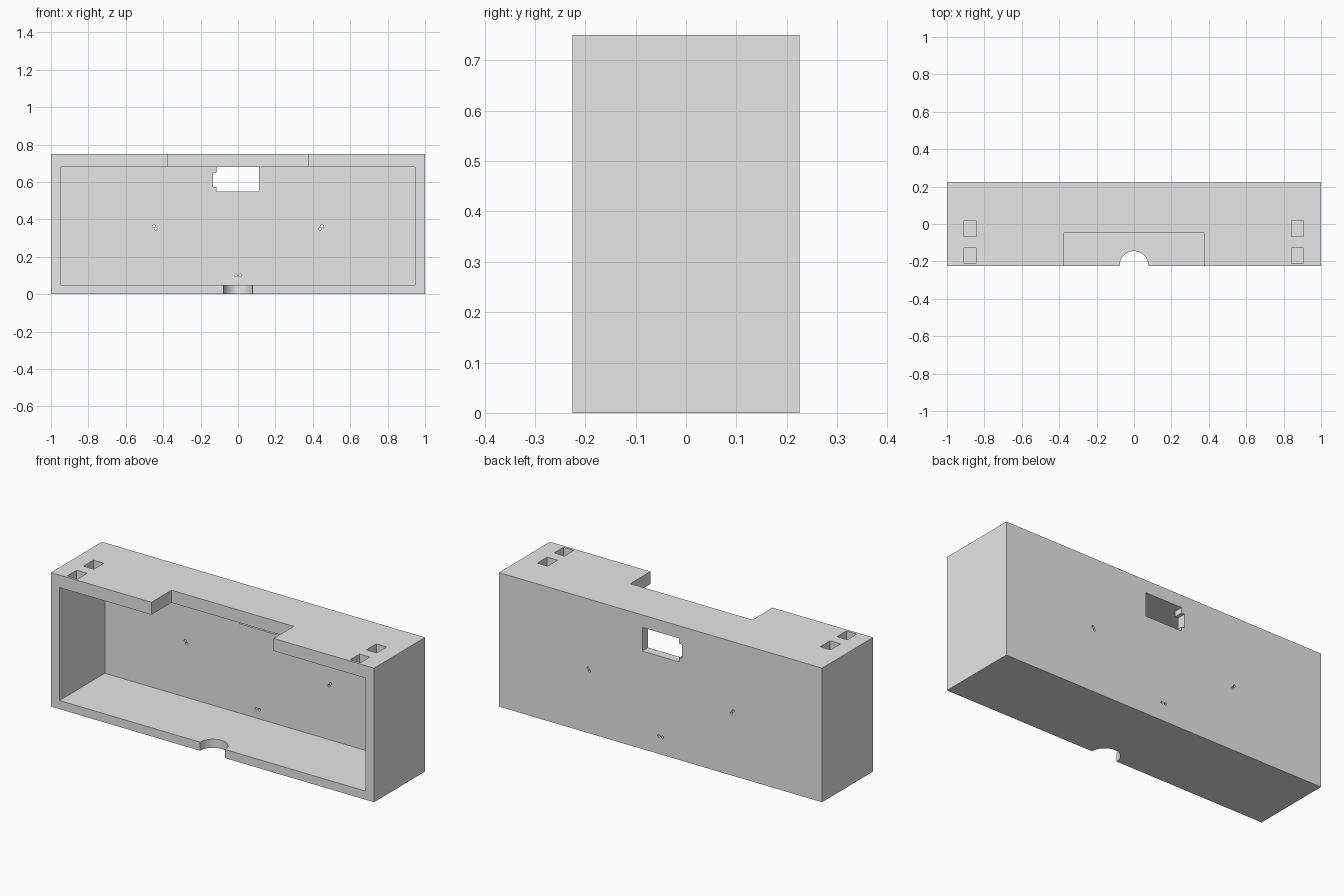
import bpy
from math import radians
from mathutils import Vector

if "Cube" in bpy.data.objects:
    bpy.data.objects.remove(bpy.data.objects["Cube"], do_unlink=True)

# Single grey material
grey = bpy.data.materials.new("plain grey")
grey.use_nodes = True
colour = (0.8, 0.8, 0.8, 1)
grey.diffuse_color = colour
grey.node_tree.nodes["Principled BSDF"].inputs["Base Color"].default_value = colour


def box(name, x, y, z):
    """Box spanning the (min, max) ranges on each axis."""
    bpy.ops.mesh.primitive_cube_add(size=1)
    ob = bpy.context.object
    ob.name = name
    spans = (x, y, z)
    centre = Vector([(a + b) / 2 for a, b in spans])
    for v in ob.data.vertices:
        v.co = centre + Vector([c * (s[1] - s[0]) for c, s in zip(v.co, spans)])
    return ob


def rod(name, centre, radius, length, sides, rotation=(0, 0, 0)):
    bpy.ops.mesh.primitive_cylinder_add(vertices=sides, radius=radius, depth=length,
                                        location=centre, rotation=rotation)
    bpy.context.object.name = name
    return bpy.context.object


def cut(target, cutter):
    """Subtract the cutter, then discard it."""
    cutter.hide_render = True
    mod = target.modifiers.new("cut", 'BOOLEAN')
    mod.operation = 'DIFFERENCE'
    mod.solver = 'EXACT'
    mod.object = cutter
    bpy.context.view_layer.objects.active = target
    bpy.ops.object.modifier_apply(modifier=mod.name)
    bpy.data.objects.remove(cutter, do_unlink=True)


# Outer case, hollowed from the front
case = box("open_front_case", (-1, 1), (-.225, .225), (0, .75))
case.data.materials.append(grey)
cut(case, box("cavity", (-.947, .947), (-.4, .175), (.048, .68)))

# Wide notch in the front of the top panel
cut(case, box("top_notch", (-.378, .378), (-.4, -.048), (.6, .9)))

# Half-round finger notch in the floor lip
cut(case, rod("floor_notch", (0, -.222, 0), .077, .4, 64))

# Port window in the back wall, with a small side tab
cut(case, box("port_window", (-.114, .113), (.1, .3), (.548, .68)))
cut(case, box("port_tab", (-.133, 0), (.1, .3), (.572, .65)))

# Two strap slots through the top panel at each end
for x in (-.877, .874):
    for y in ((-.067, .02), (-.211, -.128)):
        cut(case, box("strap_slot", (x - .032, x + .032), y, (.6, .9)))

# Three pairs of screw holes through the back wall
pairs = ((-.449, .363), (-.44, .349), (.449, .363), (.44, .349), (-.011, .1), (.011, .1))
for x, z in pairs:
    cut(case, rod("screw_hole", (x, .2, z), .007, .2, 16, (radians(90), 0, 0)))

# Smooth the round cuts, keep the edges sharp
bpy.ops.object.select_all(action='DESELECT')
case.select_set(True)
bpy.context.view_layer.objects.active = case
bpy.ops.object.shade_smooth_by_angle(angle=radians(30))
